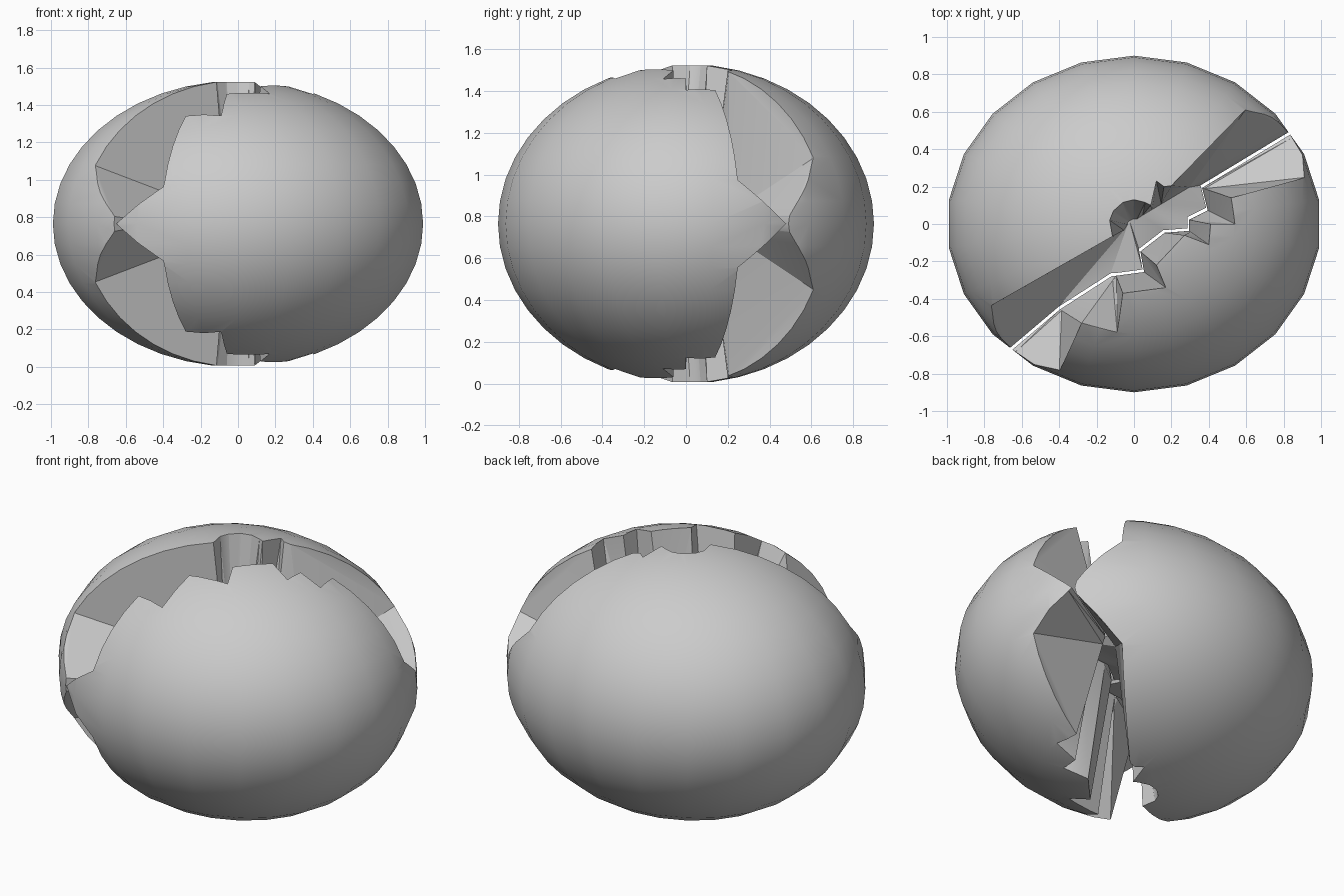
import bpy, bmesh
from math import sqrt
from mathutils import Vector

if "Cube" in bpy.data.objects:
    bpy.data.objects.remove(bpy.data.objects["Cube"])

H = 0.765            # half height, also the middle level
RY = 0.9

# Ellipsoid body, 22 sided
bpy.ops.mesh.primitive_uv_sphere_add(segments=22, ring_count=22, radius=1, location=(0, 0, H))
shell = bpy.context.object
shell.name = "shell"
shell.scale = (1, RY, H)
bpy.ops.object.transform_apply(location=True, rotation=False, scale=True)


def on_surface(x, y):
    return Vector((x, y, H + H * sqrt(max(0, 1 - x * x - (y / RY) ** 2))))


# Jagged crack line at the middle level
mid = [(-.66, -.67), (-.40, -.45), (-.12, -.27), (-.10, -.27), (.05, -.25), (.03, -.14),
       (.16, -.04), (.29, -.03), (.29, .03), (.39, .08), (.36, .20), (.84, .49)]
# Toothed edge of the front half on the surface
front_edge = [(-.40, -.79), (-.28, -.53), (-.09, -.58), (-.06, -.37), (.17, -.34), (.12, -.22),
              (.27, -.06), (.40, -.11), (.41, 0), (.54, 0), (.52, .14), (.92, .25)]
# Edge of the back half with the pole hole and a small notch
back_edge = [(-.77, -.44), (-.115, -.066), (-.13, .02), (-.11, .07), (-.06, .115), (0, .13),
             (.06, .115), (.09, .10), (.12, .23), (.16, .20), (.20, .205), (.60, .615)]
# Ledge line just above the middle on the back half
back_ledge = [(-.66, -.67), (-.05, -.04), (-.03, -.01), (-.03, .0), (-.02, .01), (0, .02),
              (.02, .02), (.05, .04), (.1, .07), (.15, .10), (.30, .19), (.84, .50)]
off = Vector((-.5, .85, 0)) * .008


def extend(path):
    a, b = path[0], path[-1]
    return [Vector((a.x * 1.3, a.y * 1.3, a.z))] + path + [Vector((b.x * 1.3, b.y * 1.3, b.z))]


def ring(back, front):
    return extend(back) + extend(front)[::-1]


M = [Vector((x, y, H)) for x, y in mid]
FS = [on_surface(*p) for p in front_edge]
BS = [on_surface(*p) for p in back_edge]
m_ring = ring([p + off for p in M], [p - off for p in M])
l_ring = ring([Vector((x, y, H + .04)) + off for x, y in back_ledge],
              [(p - off).lerp(q, .08) for p, q in zip(M, FS)])
s_ring = ring(BS, FS)
t_ring = [Vector((p.x, p.y, 1.75)) for p in s_ring]


def flip(r):
    return [Vector((p.x, p.y, 2 * H - p.z)) for p in r]


# Closed gap volume, mirrored above and below the middle
rings = [flip(t_ring), flip(s_ring), flip(l_ring), m_ring, l_ring, s_ring, t_ring]
bm = bmesh.new()
rows = [[bm.verts.new(p) for p in r] for r in rings]
n = len(m_ring)
for lo, hi in zip(rows, rows[1:]):
    for i in range(n):
        j = (i + 1) % n
        bm.faces.new((lo[i], lo[j], hi[j], hi[i]))
bm.faces.new(rows[0][::-1])
bm.faces.new(rows[-1])
bmesh.ops.triangulate(bm, faces=bm.faces[:])
bmesh.ops.recalc_face_normals(bm, faces=bm.faces[:])
me = bpy.data.meshes.new("gap_cutter")
bm.to_mesh(me)
bm.free()
cutter = bpy.data.objects.new("gap_cutter", me)
bpy.context.collection.objects.link(cutter)
cutter.hide_render = True

# Cut the shell and split it into its two halves
mod = shell.modifiers.new("gap", 'BOOLEAN')
mod.operation = 'DIFFERENCE'
mod.solver = 'EXACT'
mod.use_self = True
mod.object = cutter
bpy.context.view_layer.objects.active = shell
bpy.ops.object.modifier_apply(modifier=mod.name)
bpy.data.objects.remove(cutter)
bpy.ops.object.select_all(action='DESELECT')
shell.select_set(True)
bpy.ops.object.mode_set(mode='EDIT')
bpy.ops.mesh.select_all(action='SELECT')
bpy.ops.mesh.separate(type='LOOSE')
bpy.ops.object.mode_set(mode='OBJECT')

for o in [o for o in bpy.data.objects if o.type == 'MESH']:
    y = sum(v.co.y for v in o.data.vertices) / len(o.data.vertices)
    o.name = "back_half" if y > 0 else "front_half"
    bpy.ops.object.select_all(action='DESELECT')
    o.select_set(True)
    bpy.context.view_layer.objects.active = o
    bpy.ops.object.shade_smooth_by_angle(angle=0.5)
